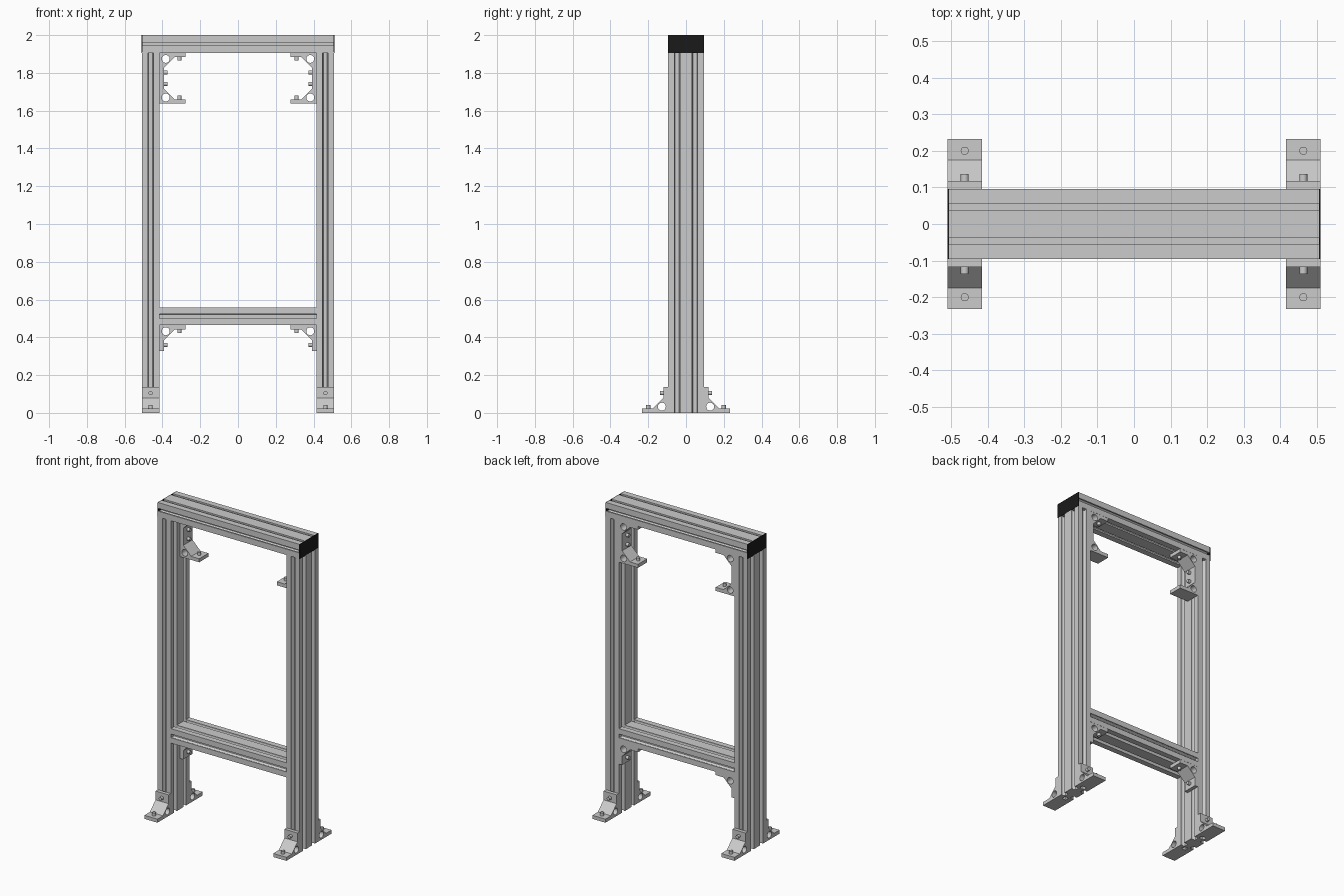
import bpy, bmesh, math
from mathutils import Matrix, Vector

if "Cube" in bpy.data.objects:
    bpy.data.objects.remove(bpy.data.objects["Cube"])


def prism(name, outlines, length, bolts=()):
    """Fill outlines in local XY (inner loops become holes), extrude along local Z."""
    cu = bpy.data.curves.new(name, 'CURVE')
    cu.dimensions, cu.fill_mode, cu.extrude = '2D', 'BOTH', length / 2
    for pts in outlines:
        s = cu.splines.new('POLY')
        s.points.add(len(pts) - 1)
        for p, (x, y) in zip(s.points, pts):
            p.co = (x, y, 0, 1)
        s.use_cyclic_u = True
    tmp = bpy.data.objects.new(name, cu)
    me = bpy.data.meshes.new_from_object(tmp)
    bpy.data.objects.remove(tmp)
    bm = bmesh.new()
    bm.from_mesh(me)
    bmesh.ops.remove_doubles(bm, verts=bm.verts, dist=1e-5)
    bmesh.ops.recalc_face_normals(bm, faces=bm.faces)
    for m in bolts:
        bmesh.ops.create_cone(bm, cap_ends=True, segments=20, radius1=0.011,
                              radius2=0.011, depth=0.024, matrix=m)
    bm.to_mesh(me)
    bm.free()
    me.polygons.foreach_set('use_smooth', [True] * len(me.polygons))
    me.set_sharp_from_angle(angle=math.radians(30))
    return me


def place(name, me, loc, xdir, ydir):
    """Put a mesh at loc with its local X and Y along the given directions."""
    x, y = Vector(xdir), Vector(ydir)
    ob = bpy.data.objects.new(name, me)
    rot = Matrix((x, y, x.cross(y))).transposed().to_4x4()
    ob.matrix_world = Matrix.Translation(loc) @ rot
    bpy.context.collection.objects.link(ob)
    return ob


W, D = 0.047, 0.095      # half thickness and half depth of the extrusion


def slotted(mouth):
    """Double extrusion section: two T-slots per wide side, one per narrow side."""
    slot = [(-mouth, 0), (-mouth, .01), (-.02, .01), (-.01, .028),
            (.01, .028), (.02, .01), (mouth, .01), (mouth, 0)]
    half = [(-D, -W)]
    for c in (-W, W):
        half += [(c + t, -W + d) for t, d in slot]
    half += [(D, -W)] + [(D - d, t) for t, d in slot]
    return half + [(-u, -v) for u, v in half]


# Posts and cross beams
post = prism("post", [slotted(0.014)], 1.91)
top = prism("top_beam", [slotted(0.009)], 1.012)
low = prism("lower_beam", [slotted(0.012)], 0.83)
for side, s in (("left", -1), ("right", 1)):
    place(side + "_post", post, (s * 0.4625, 0, 0.955), (0, 1, 0), (-1, 0, 0))
place("top_beam", top, (0, 0, 1.953), (0, 1, 0), (0, 0, 1))
place("lower_beam", low, (0, 0, 0.511), (0, 1, 0), (0, 0, 1))

# Dark end caps on the top beam
cap = prism("end_cap", [[(-D, -W), (D, -W), (D, W), (-D, W)]], 0.004)
dark = bpy.data.materials.new("dark_cap")
dark.diffuse_color = (0.01, 0.01, 0.01, 1)
dark.use_nodes = True
dark.node_tree.nodes["Principled BSDF"].inputs["Base Color"].default_value = dark.diffuse_color
cap.materials.append(dark)
for side, s in (("left", -1), ("right", 1)):
    place(side + "_end_cap", cap, (s * 0.508, 0, 1.953), (0, 1, 0), (0, 0, 1))

# Corner bracket: gusseted angle with a round cross hole and two bolt heads
L, T, G = 0.137, 0.023, 0.08
angle = [(0, 0), (L, 0), (L, T), (G, T), (T, G), (T, L), (0, L)]
hole = [(0.033 + 0.021 * math.cos(i * math.pi / 14),
         0.033 + 0.021 * math.sin(i * math.pi / 14)) for i in range(28)]
bolts = [Matrix.Translation((0.105, 0.030, 0)) @ Matrix.Rotation(math.pi / 2, 4, 'X'),
         Matrix.Translation((0.030, 0.105, 0)) @ Matrix.Rotation(math.pi / 2, 4, 'Y')]
bracket = prism("bracket", [angle, hole], 0.094, bolts)

for side, s in (("left", -1), ("right", 1)):
    # Feet in front of and behind each post
    for end, e in (("front", -1), ("back", 1)):
        place(f"{side}_{end}_foot", bracket, (s * 0.4625, e * D, 0), (0, e, 0), (0, 0, 1))
    # Inner brackets sit in the rear half of the frame
    for part, z, up in (("top_bracket", 1.907, -1), ("shelf_bracket", 1.637, 1),
                        ("lower_bracket", 0.465, -1)):
        place(f"{side}_{part}", bracket, (s * 0.4155, 0.047, z), (-s, 0, 0), (0, 0, up))
